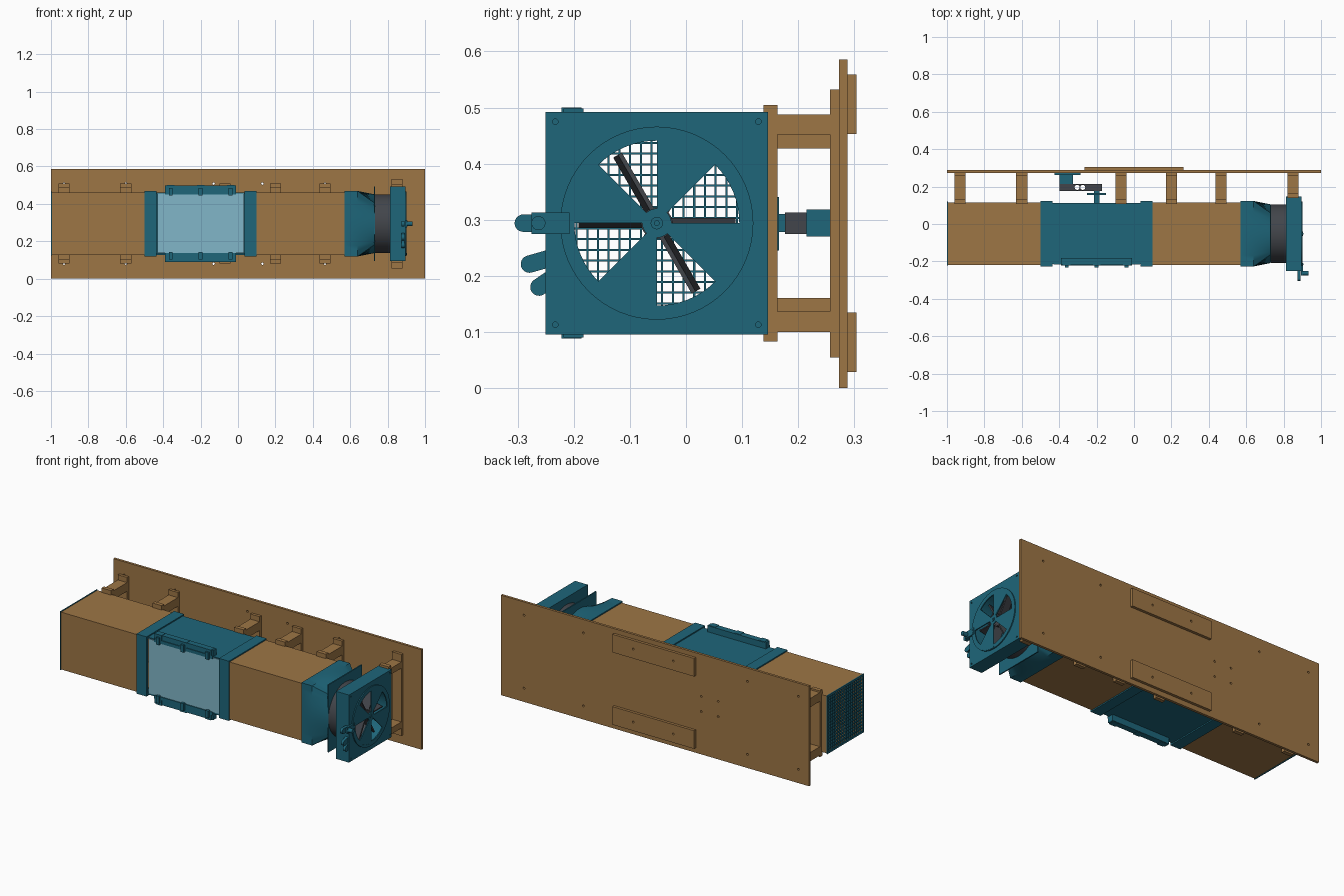
import bpy, bmesh, math
from mathutils import Matrix, Vector

if "Cube" in bpy.data.objects:
    bpy.data.objects.remove(bpy.data.objects["Cube"])

CY, CZ = -0.052, 0.294  # tunnel axis


def mat(name, r, g, b):
    m = bpy.data.materials.new(name)
    m.diffuse_color = (r, g, b, 1)
    m.use_nodes = True
    m.node_tree.nodes["Principled BSDF"].inputs["Base Color"].default_value = m.diffuse_color
    return m


TEAL = mat("teal", 0.013, 0.133, 0.195)
WOOD = mat("wood", 0.34, 0.18, 0.06)
DARK = mat("dark_grey", 0.055, 0.06, 0.07)
GLASS = mat("glass", 0.22, 0.47, 0.58)


def finish(name, bm, m):
    bmesh.ops.recalc_face_normals(bm, faces=bm.faces)
    me = bpy.data.meshes.new(name)
    bm.to_mesh(me)
    bm.free()
    ob = bpy.data.objects.new(name, me)
    bpy.context.collection.objects.link(ob)
    if m:
        me.materials.append(m)
    return ob


def boxes(name, m, *bounds):
    bm = bmesh.new()
    for x0, x1, y0, y1, z0, z1 in bounds:
        M = Matrix.Translation(((x0 + x1) / 2, (y0 + y1) / 2, (z0 + z1) / 2))
        M = M @ Matrix.Diagonal((x1 - x0, y1 - y0, z1 - z0, 1))
        bmesh.ops.create_cube(bm, size=1, matrix=M)
    return finish(name, bm, m)


def cylinders(name, m, axis, items, segs=24):
    """items: (centre, radius, length)"""
    rot = {'X': Matrix.Rotation(math.pi / 2, 4, 'Y'),
           'Y': Matrix.Rotation(math.pi / 2, 4, 'X'), 'Z': Matrix()}[axis]
    bm = bmesh.new()
    for c, r, length in items:
        bmesh.ops.create_cone(bm, cap_ends=True, segments=segs, radius1=r, radius2=r,
                              depth=length, matrix=Matrix.Translation(c) @ rot)
    return finish(name, bm, m)


def cut(ob, cutter):
    cutter.hide_render = True
    cutter.hide_viewport = True
    mod = ob.modifiers.new("holes", 'BOOLEAN')
    mod.operation, mod.object, mod.solver = 'DIFFERENCE', cutter, 'EXACT'


def ring(x, half, square, n=64):
    pts = []
    for i in range(n):
        a = 2 * math.pi * i / n
        c, s = math.cos(a), math.sin(a)
        k = half / max(abs(c), abs(s)) if square else half
        pts.append((x, CY + k * c, CZ + k * s))
    return pts


def shell(name, m, outer, inner):
    """Hollow wall along x; each profile is a list of (x, half size, is_square)."""
    bm = bmesh.new()
    rings = [[bm.verts.new(p) for p in ring(*s)] for s in outer + inner[::-1]]
    for a, b in zip(rings, rings[1:] + rings[:1]):
        for i in range(len(a)):
            j = (i + 1) % len(a)
            bm.faces.new((a[i], a[j], b[j], b[i]))
    bmesh.ops.dissolve_limit(bm, angle_limit=0.001, verts=bm.verts, edges=bm.edges)
    return finish(name, bm, m)


def tube(name, m, x0, x1, half, wall, square=True):
    return shell(name, m, [(x0, half, square), (x1, half, square)],
                 [(x0, half - wall, square), (x1, half - wall, square)])


def prism(name, m, pts, x0, x1):
    bm = bmesh.new()
    f = bm.faces.new([bm.verts.new((x0, y, z)) for y, z in pts])
    g = bmesh.ops.extrude_face_region(bm, geom=[f])
    vs = [v for v in g["geom"] if isinstance(v, bmesh.types.BMVert)]
    bmesh.ops.translate(bm, verts=vs, vec=(x1 - x0, 0, 0))
    return finish(name, bm, m)


def capsule(a, b, r):
    a, b = Vector(a), Vector(b)
    t = math.atan2(*(b - a).yx)
    out = []
    for c, off in ((b, -math.pi / 2), (a, math.pi / 2)):
        out += [(c.x + r * math.cos(t + off + math.pi * i / 12),
                 c.y + r * math.sin(t + off + math.pi * i / 12)) for i in range(13)]
    return out


# Wall board and rear battens, drilled
SMALL = (-0.93, -0.60, -0.07, 0.20, 0.465)
board = boxes("back_board", WOOD, (-1, 1, 0.273, 0.288, 0, 0.586))
battens = boxes("rear_battens", WOOD, *[(-0.265, 0.265, 0.288, 0.304, z, z + 0.106) for z in (0.029, 0.453)])
drill = [((x, 0.285, z), 0.006, 0.06) for x in (-0.93, -0.6, -0.13, 0.13, 0.465, 0.85) for z in (0.08, 0.508)]
drill += [((x, 0.285, z), 0.006, 0.06) for x in (-0.41, -0.30) for z in (0.25, 0.34)]
drill_tool = cylinders("board_drill", None, 'Y', drill, 12)
cut(board, drill_tool)
cut(battens, drill_tool)

# Wooden brackets
for i, x in enumerate(SMALL):
    a, b = x - 0.03, x + 0.03
    boxes(f"duct_bracket_{i + 1}", WOOD, (a, b, 0.257, 0.273, 0.08, 0.508), (a, b, 0.107, 0.13, 0.1, 0.488),
          (a, b, 0.13, 0.257, 0.427, 0.478), (a, b, 0.13, 0.257, 0.11, 0.161))
boxes("fan_bracket", WOOD, (0.82, 0.88, 0.257, 0.273, 0.055, 0.532), (0.82, 0.88, 0.138, 0.163, 0.083, 0.505),
      (0.82, 0.88, 0.163, 0.257, 0.452, 0.488), (0.82, 0.88, 0.163, 0.257, 0.1, 0.137))

# Ducts and inlet lattice
tube("inlet_duct", WOOD, -0.995, -0.47, 0.168, 0.01)
tube("outlet_duct", WOOD, 0.07, 0.60, 0.168, 0.01)
tube("inlet_frame", TEAL, -1, -0.994, 0.171, 0.012)
N, H, T = 17, 0.162, 0.0018
steps = [-H + 2 * H * i / N for i in range(N + 1)]
boxes("inlet_lattice", TEAL,
      *[(-0.999, -0.99, CY + s - T, CY + s + T, CZ - H, CZ + H) for s in steps],
      *[(-0.999, -0.99, CY - H, CY + H, CZ + s - T, CZ + s + T) for s in steps])

# Test section with window
tube("test_collar_left", TEAL, -0.5, -0.435, 0.175, 0.012)
tube("test_collar_right", TEAL, 0.035, 0.1, 0.175, 0.012)
boxes("test_section_body", TEAL, (-0.436, 0.036, -0.213, 0.112, 0.452, 0.462),
      (-0.436, 0.036, -0.213, 0.112, 0.126, 0.136), (-0.436, 0.036, 0.102, 0.112, 0.126, 0.462))
boxes("window_pane", GLASS, (-0.43, 0.032, -0.217, -0.209, 0.137, 0.456))
for side, name in ((1, "top"), (-1, "bottom")):
    def zz(a, b):
        return tuple(sorted((CZ + side * a, CZ + side * b)))
    boxes(f"window_rail_{name}", TEAL, (-0.39, -0.01, -0.218, -0.183, *zz(0.160, 0.204)),
          (-0.39, -0.01, -0.222, -0.217, *zz(0.156, 0.175)))
    for x in (-0.36, -0.2, -0.04):
        boxes(f"window_clip_{name}", TEAL, (x - 0.02, x + 0.02, -0.222, -0.186, *zz(0.17, 0.206)),
              (x - 0.01, x + 0.01, -0.233, -0.2, *zz(0.15, 0.192)))

# Load cell between the board and the test section
cell = boxes("load_cell", DARK, (-0.397, -0.17, 0.176, 0.215, 0.275, 0.313))
cut(cell, cylinders("load_cell_drill", None, 'Z',
                    [((x, 0.196, CZ), 0.0135, 0.1) for x in (-0.304, -0.274)]))
boxes("load_cell_wall_mount", TEAL, (-0.398, -0.325, 0.215, 0.263, 0.27, 0.318),
      (-0.425, -0.285, 0.262, 0.273, 0.23, 0.358))
boxes("load_cell_arm", TEAL, (-0.25, -0.15, 0.154, 0.166, 0.245, 0.341),
      (-0.215, -0.185, 0.11, 0.155, 0.27, 0.318), (-0.215, -0.185, 0.165, 0.177, 0.278, 0.31))

# Square-to-round transition, flange plate and dark sleeve
shell("round_adapter", TEAL, [(0.57, 0.175, True), (0.64, 0.175, True), (0.73, 0.157, False)],
      [(0.57, 0.163, True), (0.64, 0.163, True), (0.73, 0.149, False)])
flange = boxes("adapter_flange", TEAL, (0.726, 0.733, -0.207, 0.103, 0.096, 0.492))
cut(flange, cylinders("flange_bore", None, 'X', [((0.73, CY, CZ), 0.149, 0.1)], 64))
tube("fan_sleeve", DARK, 0.732, 0.815, 0.157, 0.008, False)

# Fan housing with round bore and corner screw holes
housing = shell("fan_housing", TEAL, [(0.812, 0.198, True), (0.895, 0.198, True)],
                [(0.812, 0.157, False), (0.895, 0.157, False)])
cut(housing, cylinders("screw_drill", None, 'X', [((0.9, CY + 0.181 * a, CZ + 0.181 * b), 0.005, 0.06)
                                                  for a in (-1, 1) for b in (-1, 1)], 12))

# Fan rotor: hub and six steeply pitched blades
cylinders("fan_hub", DARK, 'X', [((0.85, CY, CZ), 0.028, 0.05)], 32)
bm = bmesh.new()
for i in range(6):
    M = (Matrix.Translation((0.85, CY, CZ)) @ Matrix.Rotation(i * math.pi / 3, 4, 'X')
         @ Matrix.Translation((0, 0.08, 0)) @ Matrix.Rotation(0.2, 4, 'Y') @ Matrix.Rotation(0, 4, 'Z')
         @ Matrix.Diagonal((0.05, 0.12, 0.008, 1)))
    bmesh.ops.create_cube(bm, size=1, matrix=M)
finish("fan_blades", bm, DARK)

# Shutter disc with four open sectors
bm = bmesh.new()
SEG, radii = 64, (0.026, 0.147, 0.172)
rows = [[bm.verts.new((0.895, CY + r * math.cos(2 * math.pi * i / SEG), CZ + r * math.sin(2 * math.pi * i / SEG)))
         for i in range(SEG)] for r in radii]
bm.faces.new(rows[0])
for k in (0, 1):
    for i in range(SEG):
        if k == 0 and i % 16 < 8:
            continue
        j = (i + 1) % SEG
        bm.faces.new((rows[k][i], rows[k + 1][i], rows[k + 1][j], rows[k][j]))
ret = bmesh.ops.extrude_face_region(bm, geom=list(bm.faces))
bmesh.ops.translate(bm, vec=(0.006, 0, 0), verts=[v for v in ret["geom"] if isinstance(v, bmesh.types.BMVert)])
finish("shutter_disc", bm, TEAL)
cylinders("shutter_pivot", TEAL, 'X', [((0.9, CY, CZ), 0.011, 0.008), ((0.902, CY, CZ), 0.005, 0.01),
                                       ((0.9, CY, CZ - 0.163), 0.0055, 0.007)])
arc = [(CY + r * math.cos(math.radians(a)), CZ + r * math.sin(math.radians(a)))
       for r, order in ((0.169, range(240, 271, 3)), (0.157, range(270, 239, -3))) for a in order]
prism("shutter_arc_guide", TEAL, arc, 0.9, 0.902)

# Shutter latch, knob and position lobes
for i, (a, b) in enumerate((((-0.23, 0.294), (-0.290, 0.294)), ((-0.23, 0.235), (-0.279, 0.221)),
                            ((-0.23, 0.202), (-0.262, 0.180)))):
    prism(f"position_lobe_{i + 1}", TEAL, capsule(a, b, 0.0155), 0.874, 0.89)
boxes("latch_plate", TEAL, (0.894, 0.904, -0.275, -0.208, 0.275, 0.313))
cylinders("latch_knob", TEAL, 'X', [((0.917, -0.263, CZ), 0.0125, 0.03)])
cylinders("latch_screws", TEAL, 'X', [((0.904, -0.215, CZ + s), 0.005, 0.004) for s in (-0.011, 0.011)], 12)

# Smooth the round parts, keep hard edges
meshes = [o for o in bpy.context.collection.objects if o.type == 'MESH' and not o.hide_viewport]
for o in meshes:
    o.select_set(True)
bpy.context.view_layer.objects.active = meshes[0]
bpy.ops.object.shade_smooth_by_angle(angle=math.radians(30))
